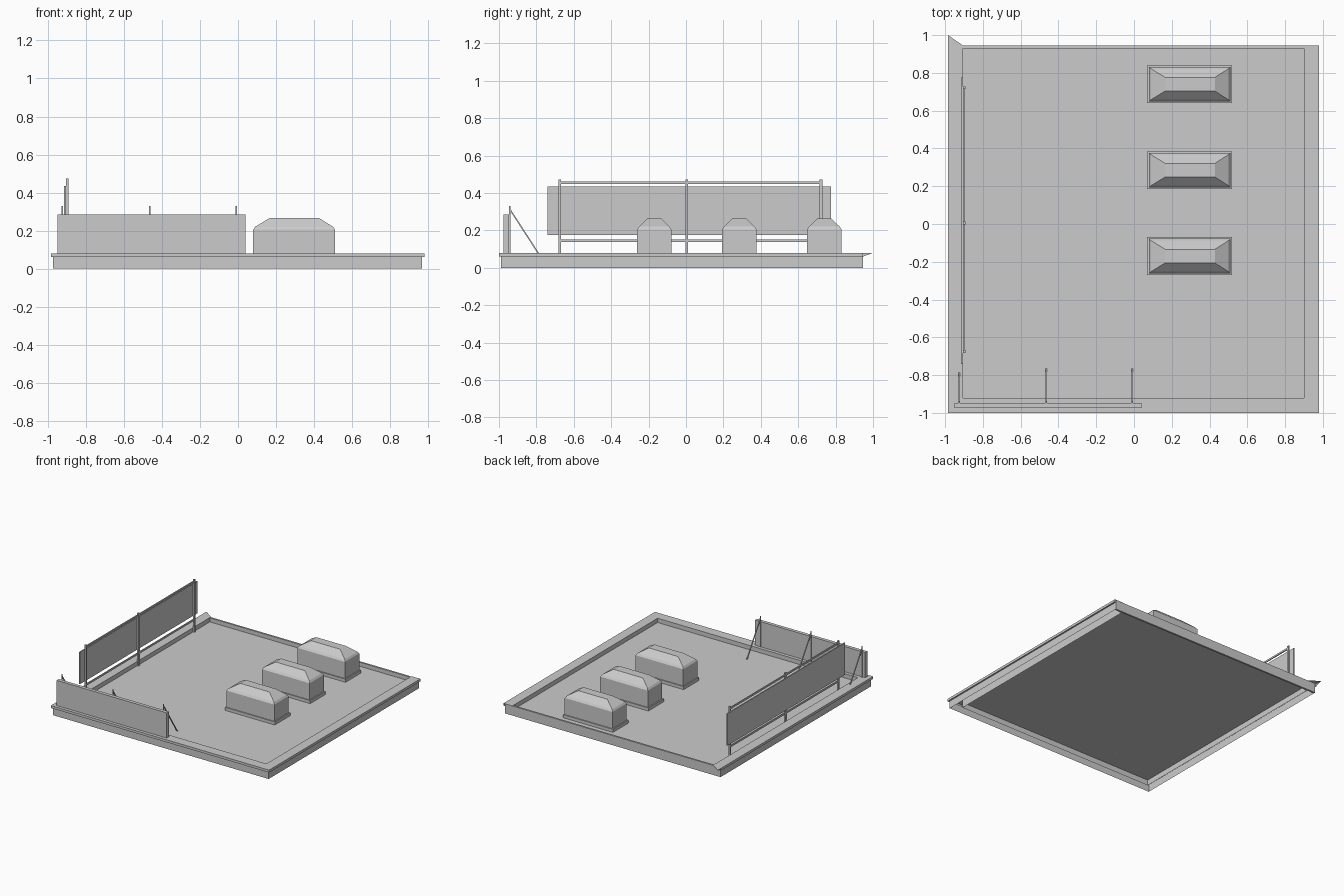
import bpy, bmesh
from mathutils import Vector

if "Cube" in bpy.data.objects:
    bpy.data.objects.remove(bpy.data.objects["Cube"])


def make(name, verts, faces):
    me = bpy.data.meshes.new(name)
    me.from_pydata(verts, [], faces)
    me.update()
    ob = bpy.data.objects.new(name, me)
    bpy.context.collection.objects.link(ob)
    return ob


def box(name, x0, x1, y0, y1, z0, z1):
    return loft(name, [(x0, x1, y0, y1, z0), (x0, x1, y0, y1, z1)])


def loft(name, rings):
    """Stack of rectangles (x0, x1, y0, y1, z), capped at both ends."""
    v, f = [], []
    for x0, x1, y0, y1, z in rings:
        v += [(x0, y0, z), (x1, y0, z), (x1, y1, z), (x0, y1, z)]
    for r in range(len(rings) - 1):
        for i in range(4):
            a, b = r * 4 + i, r * 4 + (i + 1) % 4
            f.append((a, b, b + 4, a + 4))
    n = len(v)
    f += [(3, 2, 1, 0), (n - 4, n - 3, n - 2, n - 1)]
    return make(name, v, f)


def bar(name, a, b, w):
    """Square bar between two points."""
    a, b = Vector(a), Vector(b)
    d = b - a
    bm = bmesh.new()
    bmesh.ops.create_cube(bm, size=1)
    bmesh.ops.scale(bm, vec=(w, w, d.length), verts=bm.verts)
    me = bpy.data.meshes.new(name)
    bm.to_mesh(me)
    bm.free()
    ob = bpy.data.objects.new(name, me)
    ob.location = (a + b) / 2
    ob.rotation_euler = d.to_track_quat('Z', 'Y').to_euler()
    bpy.context.collection.objects.link(ob)
    return ob


DECK = 0.045

# Roof deck
make("roof_deck", [(-.905, -.92, DECK), (.9, -.92, DECK), (.9, .935, DECK), (-.905, .935, DECK)],
     [(0, 1, 2, 3)])

# Hollow parapet with overhanging coping on three sides
profile = [(0, 0), (0, .08), (.08, .08), (.08, .06), (.068, .06), (.068, 0)]
v, f = [], []
for d, z in profile:
    # the coping's outer corner runs on into a mitre tip at the back left
    end = 1.0 if (d, z) == (.08, .08) else .945
    v += [(.9 + d, .945, z), (.9 + d, -.92 - d, z), (-.905 - d, -.92 - d, z), (-.905 - d, end, z)]
for r in range(len(profile) - 1):
    for i in range(3):
        a = r * 4 + i
        f.append((a, a + 1, a + 5, a + 4))
make("parapet", v, f)

# Thin back wall
box("back_wall", -.973, .968, .93, .945, 0, .078)

# Skylights: curb, body and hipped top
for n, y in enumerate((-.17, .285, .74)):
    box(f"skylight_curb_{n}", .07, .52, y - .1, y + .1, DECK, .07)
    loft(f"skylight_{n}", [
        (.08, .51, y - .092, y + .092, DECK),
        (.08, .51, y - .092, y + .092, .205),
        (.09, .50, y - .082, y + .082, .22),
        (.165, .428, y - .036, y + .036, .265)])

# Large board on the left, held by posts and rails
box("left_board", -.915, -.906, -.74, .775, .175, .435)
for n, y in enumerate((-.675, .005, .722)):
    box(f"left_board_post_{n}", -.906, -.893, y - .007, y + .007, DECK, .473)
for n, z in enumerate((.145, .455)):
    box(f"left_board_rail_{n}", -.905, -.897, -.675, .722, z - .007, z + .007)

# Low board at the front with raking struts
box("front_board", -.95, .04, -.975, -.947, .078, .285)
for n, x in enumerate((-.925, -.465, -.01)):
    bar(f"front_post_{n}", (x, -.943, DECK), (x, -.943, .33), .007)
    bar(f"front_strut_{n}", (x, -.943, .315), (x, -.768, DECK), .007)
